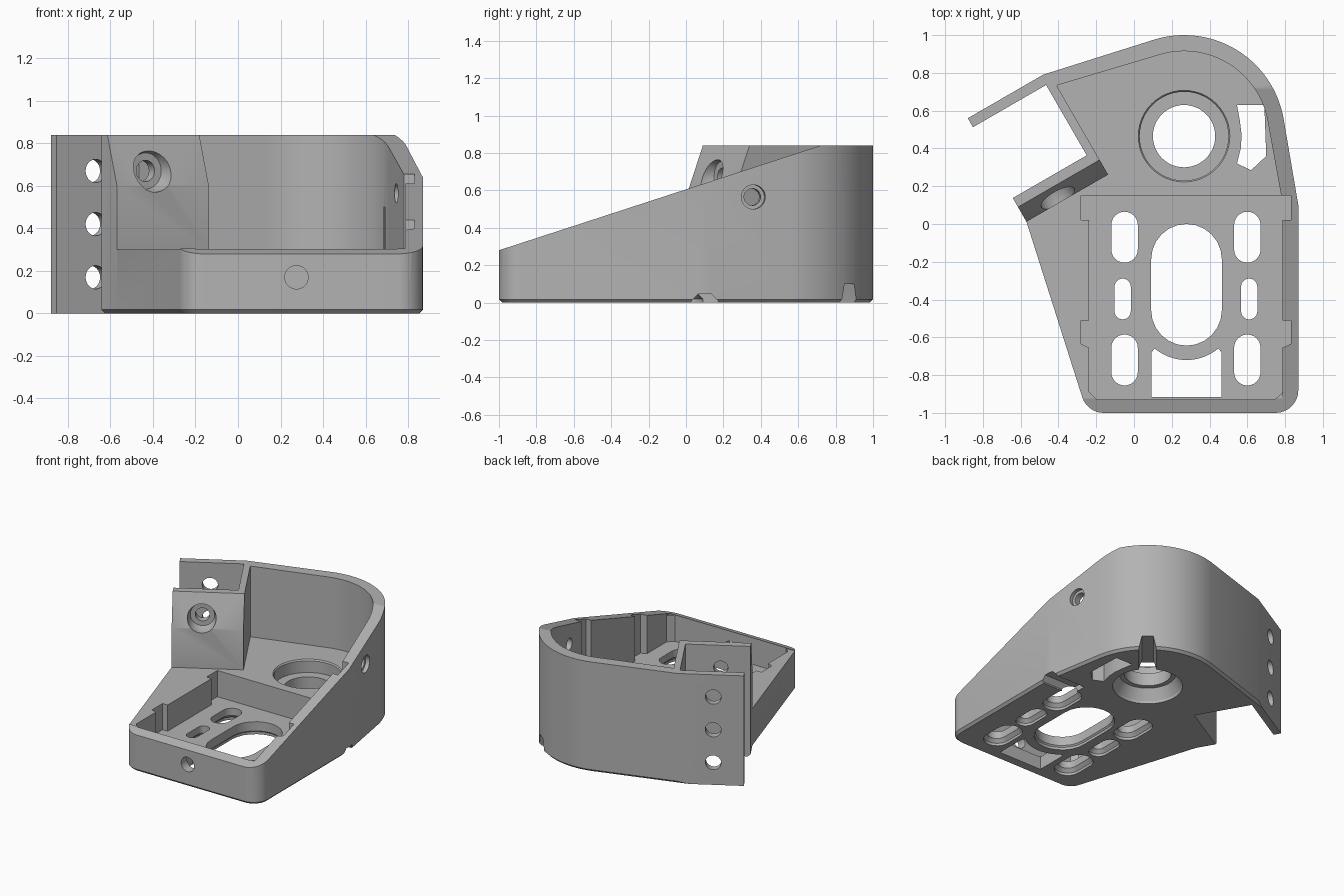
import bpy, bmesh, math
from mathutils import Vector

if "Cube" in bpy.data.objects:
    bpy.data.objects.remove(bpy.data.objects["Cube"])

C30, S30 = math.cos(math.radians(30)), 0.5
MID = 0.275            # centre line of the tray
HUB = (0.265, 0.465)   # centre of the rounded back


def P(t, n):
    """Point in the clamp frame: t along the clamp jaws, n across them."""
    return (C30 * t + S30 * n, S30 * t - C30 * n)


def arc(cx, cy, r, a0, a1, steps=12):
    return [(cx + r * math.cos(math.radians(a0 + (a1 - a0) * i / steps)),
             cy + r * math.sin(math.radians(a0 + (a1 - a0) * i / steps)))
            for i in range(steps + 1)]


def loft(name, rings):
    """Closed solid through rings of 3D points."""
    bm = bmesh.new()
    vs = [[bm.verts.new(p) for p in ring] for ring in rings]
    n = len(vs[0])
    bm.faces.new(vs[0])
    bm.faces.new(vs[-1])
    for a, b in zip(vs, vs[1:]):
        for i in range(n):
            bm.faces.new((a[i], a[(i + 1) % n], b[(i + 1) % n], b[i]))
    bmesh.ops.recalc_face_normals(bm, faces=bm.faces[:])
    me = bpy.data.meshes.new(name)
    bm.to_mesh(me)
    bm.free()
    ob = bpy.data.objects.new(name, me)
    bpy.context.collection.objects.link(ob)
    return ob


def prism(name, pts, z0, z1):
    return loft(name, [[(x, y, z) for x, y in pts] for z in (z0, z1)])


def cut(cutter):
    cutter.hide_render = True
    mod = body.modifiers.new("cut", 'BOOLEAN')
    mod.operation, mod.solver, mod.object = 'DIFFERENCE', 'EXACT', cutter
    bpy.context.view_layer.objects.active = body
    bpy.ops.object.modifier_apply(modifier=mod.name)
    bpy.data.objects.remove(cutter, do_unlink=True)


def drill(origin, axis, steps, sides=32):
    """Round hole: steps are (distance along axis, radius)."""
    o, a = Vector(origin), Vector(axis).normalized()
    u = a.orthogonal().normalized()
    v = a.cross(u)
    cut(loft("hole_cutter", [[o + a * d + (u * math.cos(k * math.tau / sides)
                              + v * math.sin(k * math.tau / sides)) * r
                              for k in range(sides)] for d, r in steps]))


def stadium(cx, cy, r, half):
    return arc(cx, cy + half - r, r, 0, 180) + arc(cx, cy - half + r, r, 180, 360)


def slot(cx, cy, r, half, flare=0.025):
    """Long hole, widened towards the underside."""
    rings = []
    for z, e in ((-0.02, flare), (0.02, flare), (0.02 + flare, 0), (0.25, 0)):
        rings.append([(x, y, z) for x, y in stadium(cx, cy, r + e, half + e)])
    cut(loft("slot_cutter", rings))


def channel(origin, angle, d0, d1, w0, w1, h):
    """Trapezoid groove in the underside."""
    o = Vector((*origin, 0))
    a = Vector((math.cos(math.radians(angle)), math.sin(math.radians(angle)), 0))
    s = Vector((-a.y, a.x, 0))
    sec = [(-w0, -0.02), (w0, -0.02), (w0, 0.01), (w1, h), (-w1, h), (-w0, 0.01)]
    cut(loft("groove_cutter", [[o + a * d + s * w + Vector((0, 0, z)) for w, z in sec]
                               for d in (d0, d1)]))


# Main body: full-height outline with the open clamp gap on the left
outline = (arc(-0.16, -0.88, 0.12, 198, 270, 8) + arc(0.75, -0.88, 0.12, 270, 360, 8)
           + [(0.87, 0.1)] + arc(*HUB, 0.535, 10, 107, 28)
           + [P(-0.02, -0.925), P(-0.482, -0.925), P(-0.482, -0.87), P(-0.035, -0.87),
              P(-0.035, -0.44), P(-0.487, -0.44), P(-0.487, -0.295)])
body = prism("bracket_body", outline, 0, 0.84)

# Chamfered bottom edge, except around the clamp
bm = bmesh.new()
bm.from_mesh(body.data)
edges = []
for e in bm.edges:
    m = (e.verts[0].co + e.verts[1].co) / 2
    t, n = C30 * m.x + S30 * m.y, S30 * m.x - C30 * m.y
    if max(v.co.z for v in e.verts) < 0.01 and (n > -0.4 or t > 0):
        edges.append(e)
bmesh.ops.bevel(bm, geom=edges, offset=0.018, segments=1, affect='EDGES')
bm.to_mesh(body.data)
bm.free()

# Sloping rim of the right wall and the front
def slope(y):
    return 0.28 + 0.3256 * (y + 1)


for x0, y1 in ((-1.3, 0.0), (0.3, 0.72)):
    sec = [(-1.2, slope(-1.2)), (y1, slope(y1)), (y1, 1.0), (-1.2, 1.0)]
    cut(loft("slope_cutter", [[(x, y, z) for y, z in sec] for x in (x0, 1.2)]))

# Space above the deck, open to the left
space = ([(0.785, -0.925), (0.785, 0.12)] + arc(*HUB, 0.45, 10, 107, 28)
         + [P(0.012, -0.84), P(0.012, -0.295), P(-0.7, -0.295), (-1.3, -0.4), (-1.3, -0.925)])
cut(prism("space_cutter", space, 0.3, 1.0))

# Tray pocket with side recesses, mirrored about the centre line
half = [(0.47, -0.93), (0.512, -0.89), (0.512, -0.655), (0.555, -0.635), (0.555, -0.51),
        (0.512, -0.51), (0.512, 0.02), (0.555, 0.02), (0.555, 0.15)]
pocket = [(MID + x, y) for x, y in half] + [(MID - x, y) for x, y in reversed(half)]
cut(prism("pocket_cutter", pocket, 0.1, 1.0))

# Leaning upper face of the clamp jaw
sec = [(-0.295, 0.6), (-0.385, 0.84), (-0.415, 0.92), (-0.1, 0.92), (-0.1, 0.6)]
cut(loft("jaw_cutter", [[(*P(t, n), z) for n, z in sec] for t in (-0.7, 0.04)]))

# Long holes in the tray floor
for side in (-1, 1):
    slot(MID + side * 0.325, -0.07, 0.07, 0.135)
    slot(MID + side * 0.335, -0.397, 0.043, 0.108)
    slot(MID + side * 0.325, -0.72, 0.07, 0.135)
slot(0.278, -0.322, 0.187, 0.322, 0.01)

# Window with an arched edge at the front of the floor
window = arc(0.278, -0.457, 0.263, 230, 310, 14)
window += [(0.463, -0.68), (0.463, -0.915), (0.093, -0.915), (0.093, -0.68)]
cut(prism("window_cutter", window, -0.02, 0.25))

# Stepped round opening in the deck
drill((*HUB, 0), (0, 0, 1), [(-0.02, 0.245), (0.02, 0.245), (0.1, 0.2), (0.1005, 0.165),
                             (0.2, 0.165), (0.2005, 0.235), (0.29, 0.235), (0.31, 0.25)], 48)

# Cable opening beside it
vent = [(0.545, 0.63), (0.69, 0.63), (0.70, 0.36), (0.62, 0.285), (0.545, 0.32),
        (0.565, 0.40), (0.57, 0.47), (0.56, 0.55)]
cut(prism("vent_cutter", vent, -0.02, 0.5))

# Underside grooves
channel((0.6, 0.1), 0, 0.0, 0.4, 0.07, 0.035, 0.045)
channel(HUB, 50, 0.19, 0.7, 0.06, 0.04, 0.1)

# Screw holes: front wall, right wall, clamp wing and jaw
drill((MID, -1.1, 0.17), (0, 1, 0), [(0, 0.055), (0.25, 0.055)])
drill((0.826, 0.36, 0.565), (-0.985, -0.17, 0),
      [(-0.06, 0.065), (0.03, 0.065), (0.031, 0.045), (0.2, 0.045)])
across = (S30, -C30, 0)
for z in (0.17, 0.42, 0.67):
    drill((*P(-0.27, 0), z), across, [(-1.0, 0.055), (-0.8, 0.055)])
drill((*P(-0.28, 0), 0.67), across,
      [(-0.52, 0.05), (-0.385, 0.05), (-0.384, 0.085), (-0.34, 0.1), (-0.15, 0.1)])

# Finish
grey = bpy.data.materials.new("grey_plastic")
grey.diffuse_color = (0.45, 0.45, 0.45, 1)
grey.use_nodes = True
grey.node_tree.nodes["Principled BSDF"].inputs["Base Color"].default_value = grey.diffuse_color
body.data.materials.clear()
body.data.materials.append(grey)
for p in body.data.polygons:
    p.material_index = 0
bpy.ops.object.select_all(action='DESELECT')
body.select_set(True)
bpy.context.view_layer.objects.active = body
bpy.ops.object.shade_smooth_by_angle(angle=math.radians(25))
